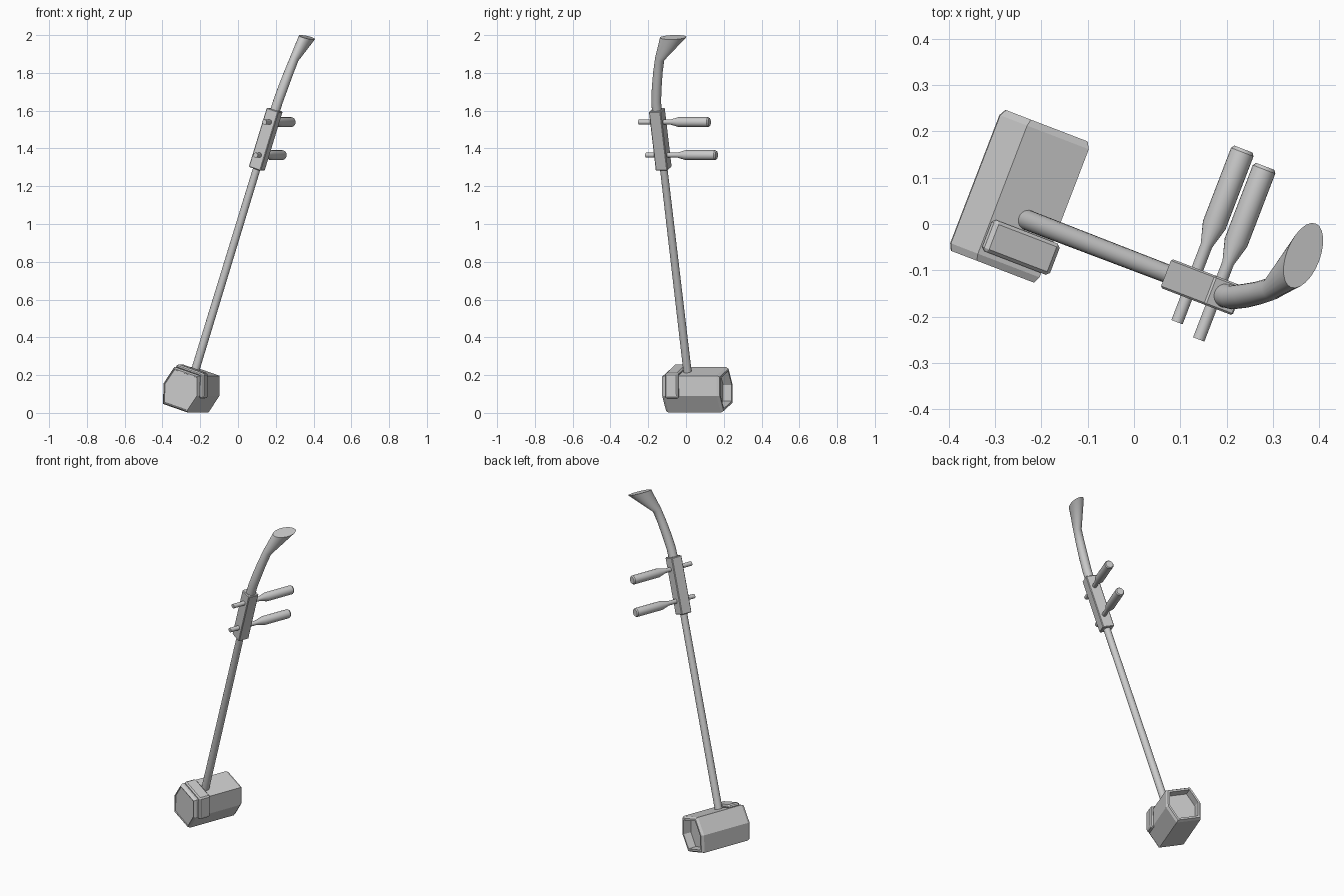
import bpy, bmesh
from math import sin, cos, pi, radians
from mathutils import Matrix, Vector

if "Cube" in bpy.data.objects:
    bpy.data.objects.remove(bpy.data.objects["Cube"])

# Leaning frame: local z runs up the neck, local y runs along the sound box
FRAME = (Matrix.Translation((-0.247, 0.06, 0.122))
         @ Matrix.Rotation(radians(-21), 4, 'Z')
         @ Matrix.Rotation(radians(18.1), 4, 'Y'))


def loft(name, rings, smooth=None, bevel=0):
    """Skin a list of equal-length rings, cap both ends."""
    bm = bmesh.new()
    vs = [[bm.verts.new(FRAME @ Vector(p)) for p in r] for r in rings]
    n = len(vs[0])
    for a, b in zip(vs, vs[1:]):
        for i in range(n):
            j = (i + 1) % n
            bm.faces.new((a[i], a[j], b[j], b[i]))
    bm.faces.new(vs[0][::-1])
    bm.faces.new(vs[-1])
    bmesh.ops.recalc_face_normals(bm, faces=bm.faces)
    me = bpy.data.meshes.new(name)
    bm.to_mesh(me)
    bm.free()
    ob = bpy.data.objects.new(name, me)
    bpy.context.collection.objects.link(ob)
    if bevel:
        m = ob.modifiers.new("bevel", 'BEVEL')
        m.width = bevel
        m.segments = 1
    if smooth:
        bpy.ops.object.select_all(action='DESELECT')
        ob.select_set(True)
        bpy.context.view_layer.objects.active = ob
        bpy.ops.object.shade_smooth_by_angle(angle=radians(smooth))
    return ob


def ring_z(x, y, z, rx, ry, tilt=0, n=24):
    """Ellipse facing up the neck, tilted backwards about local x."""
    t = radians(tilt)
    return [(x + rx * cos(a), y + ry * sin(a) * cos(t), z - ry * sin(a) * sin(t))
            for a in (2 * pi * i / n for i in range(n))]


def ring_y(x, y, z, r, n=20):
    return [(x + r * cos(2 * pi * i / n), y, z + r * sin(2 * pi * i / n)) for i in range(n)]


# Hexagonal sound box: shallow skin at the front, open recess at the back
HEX = [(-0.075, 0.103), (0.075, 0.103), (0.107, 0), (0.075, -0.103), (-0.075, -0.103), (-0.107, 0)]
STEPS = [(-0.158, 0.88), (-0.163, 0.89), (-0.163, 0.93), (-0.148, 1), (0.148, 1),
         (0.163, 0.92), (0.163, 0.81), (0.115, 0.79)]
loft("sound_box", [[(x * s, y, z * s) for x, z in HEX] for y, s in STEPS])

# Raised band folded over the top and one side of the box
BAND = [(-0.075, 0.100), (-0.068, 0.122), (0.088, 0.120), (0.127, 0.0), (0.119, -0.012),
        (0.100, -0.008), (0.072, 0.099)]
loft("band", [[(x, y, z) for x, z in BAND] for y in (-0.138, -0.066)], bevel=0.009)

# Long neck
NX, NY = 0.004, -0.042
loft("neck", [ring_z(NX, NY, 0.09, 0.022, 0.022), ring_z(NX, NY, 1.26, 0.02, 0.02)], 40)

# Peg block
W, D = 0.035, 0.0335
loft("peg_block", [[(NX + sx * W, NY + sy * D, z) for sx, sy in ((-1, -1), (1, -1), (1, 1), (-1, 1))]
                   for z in (1.232, 1.562)], bevel=0.004)

# Curved, flaring head
HEAD = [(-0.042, 1.54, 0.026, 0.026, 0), (-0.039, 1.61, 0.026, 0.026, 5),
        (-0.026, 1.69, 0.026, 0.026, 11), (-0.010, 1.77, 0.025, 0.025, 15),
        (0.009, 1.845, 0.024, 0.025, 22), (0.100, 1.966, 0.038, 0.074, 0)]
loft("head", [ring_z(NX + 0.003, y, z, rx, ry, t) for y, z, rx, ry, t in HEAD], 40)

# Two tuning pegs
PEG = [(-0.132, 0.013), (0.045, 0.013), (0.092, 0.026), (0.261, 0.026), (0.268, 0.021)]
for name, shift, z in (("lower_peg", 0, 1.31), ("upper_peg", -0.018, 1.494)):
    loft(name, [ring_y(NX + 0.004, y + shift, z, r) for y, r in PEG], 25)
